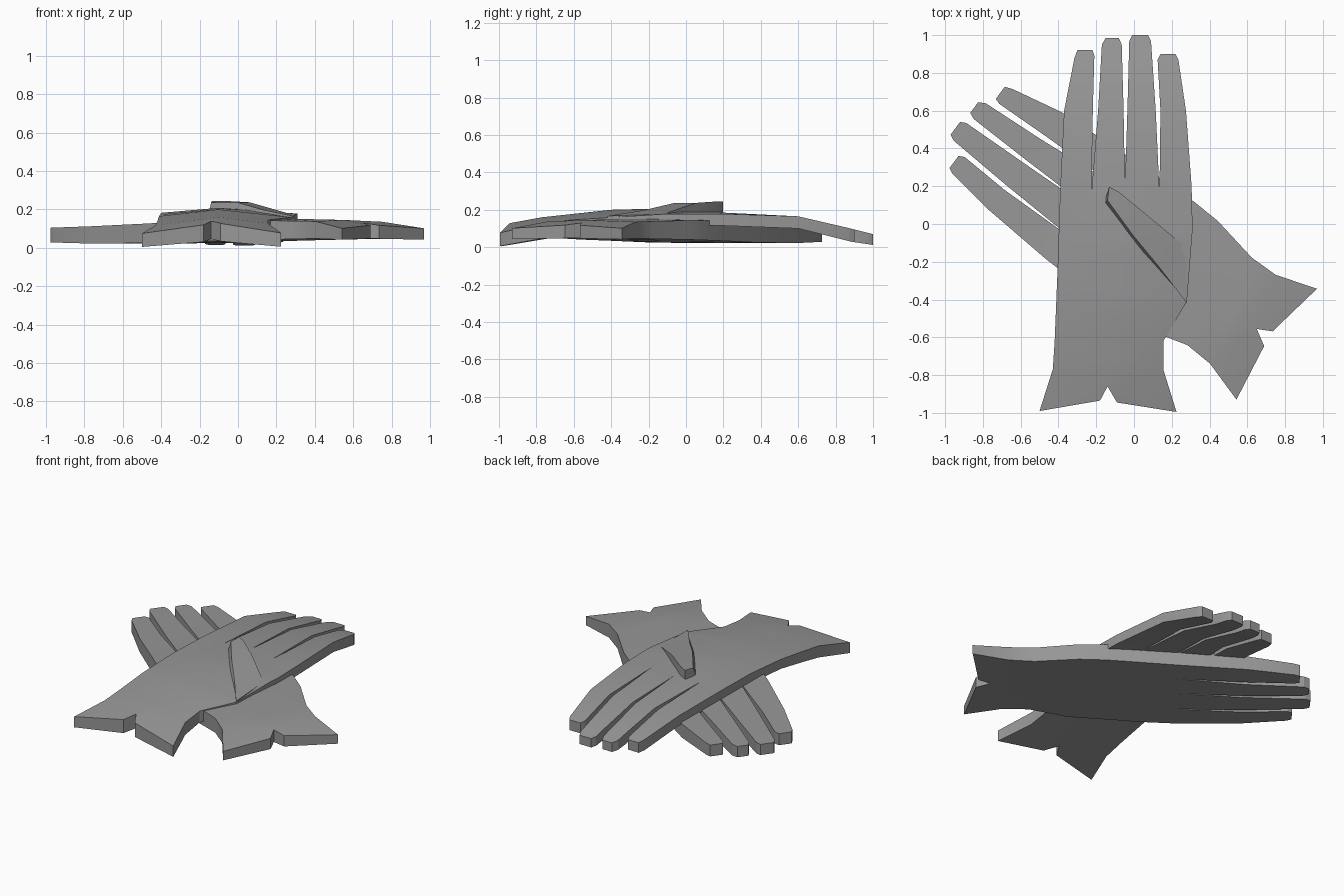
import bpy, bmesh, math
from mathutils import Matrix, Vector
from mathutils.geometry import tessellate_polygon

if "Cube" in bpy.data.objects:
    bpy.data.objects.remove(bpy.data.objects["Cube"])

# Flat glove pattern: cuff, wrist, index side, fingers, outer side
OUTLINE = [(-.50, -.99), (-.18, -.935), (-.14, -.86), (-.09, -.945), (.225, -.995),
           (.155, -.77), (.155, -.62), (.28, -.41), (.31, -.03), (.305, .2), (.275, .6),
           (.235, .87), (.22, .90), (.14, .90), (.125, .87), (.14, .6), (.135, .17),
           (.115, .6), (.09, .97), (.075, 1), (-.01, 1), (-.025, .97), (-.035, .6), (-.048, .19),
           (-.055, .6), (-.065, .95), (-.08, .985), (-.15, .985), (-.17, .95), (-.19, .6),
           (-.225, .17), (-.218, .6), (-.21, .89), (-.22, .92), (-.30, .92), (-.315, .88),
           (-.37, .6), (-.39, .2), (-.405, -.25), (-.42, -.62), (-.43, -.77)]

# Folded-over thumb: x, y, height above the palm
THUMB = [(.28, -.42, .005), (.27, -.12, .015), (.06, .055, .075), (-.08, .17, .083),
         (-.132, .197, .083), (-.14, .125, .075), (-.005, -.06, .075), (.135, -.23, .035)]

# Length stations: y, underside z, top z, crown
UPPER = [(-1, .003, .073, .045), (-.77, .04, .115, .045), (-.4, .10, .16, .04),
         (-.1, .115, .178, .03), (.2, .115, .178, .008), (.6, .10, .165, 0),
         (.88, .03, .10, 0), (1, .012, .07, 0)]
LOWER = [(-1, .042, .10, .01), (-.77, .047, .135, .01), (-.4, .04, .142, .01),
         (-.1, .033, .142, .01), (.2, .025, .127, .005), (.6, .022, .112, 0),
         (.88, .028, .105, 0), (1, .03, .10, 0)]

GREY = bpy.data.materials.new("dark_grey_leather")
GREY.diffuse_color = (.31, .31, .31, 1)
GREY.use_nodes = True
GREY.node_tree.nodes["Principled BSDF"].inputs["Base Color"].default_value = GREY.diffuse_color


def heights(stations, x, y):
    y = min(max(y, -1), 1)
    for a, b in zip(stations, stations[1:]):
        if y <= b[0]:
            t = (y - a[0]) / (b[0] - a[0])
            lo, hi, crown = (a[i] + (b[i] - a[i]) * t for i in (1, 2, 3))
            c = crown * max(0, 1 - abs(x + .1) / .35)
            return lo + c * .5, hi + c


def place_upper(p):
    return p


def place_lower(p):
    # mirrored hand, slightly bent at the wrist, turned across the other
    t = min(max((p.y + .65) / .3, 0), 1)
    q = Vector((-p.x + .08 * t, p.y + .055 * t, p.z))
    return Matrix.Rotation(math.radians(53.6), 3, 'Z') @ q + Vector((-.125, -.158, 0))


def finish(name, bm, place):
    for v in bm.verts:
        v.co = place(v.co.copy())
    bmesh.ops.recalc_face_normals(bm, faces=bm.faces)
    me = bpy.data.meshes.new(name)
    bm.to_mesh(me)
    bm.free()
    me.materials.append(GREY)
    ob = bpy.data.objects.new(name, me)
    bpy.context.collection.objects.link(ob)
    bpy.ops.object.select_all(action='DESELECT')
    ob.select_set(True)
    bpy.context.view_layer.objects.active = ob
    bpy.ops.object.shade_smooth_by_angle(angle=math.radians(25))


def glove_hand(name, stations, place):
    bm = bmesh.new()
    vs = [bm.verts.new((x, y, 0)) for x, y in OUTLINE]
    for tri in tessellate_polygon([[Vector((x, y, 0)) for x, y in OUTLINE]]):
        bm.faces.new([vs[i] for i in tri])
    bmesh.ops.recalc_face_normals(bm, faces=bm.faces)
    # cross creases at the stations, then the centre ridge of the palm
    for s in stations[1:-1]:
        bmesh.ops.bisect_plane(bm, geom=bm.verts[:] + bm.edges[:] + bm.faces[:],
                               plane_co=(0, s[0], 0), plane_no=(0, 1, 0), dist=1e-5)
    palm = [g for g in bm.faces if max(v.co.y for v in g.verts) < .201]
    geom = list({e for g in palm for e in g.edges}) + list({v for g in palm for v in g.verts}) + palm
    bmesh.ops.bisect_plane(bm, geom=geom, plane_co=(-.1, 0, 0), plane_no=(1, 0, 0), dist=1e-5)
    # thickness
    ext = bmesh.ops.extrude_face_region(bm, geom=bm.faces[:], use_keep_orig=True)
    top = {v for v in ext['geom'] if isinstance(v, bmesh.types.BMVert)}
    for v in bm.verts:
        v.co.z = heights(stations, v.co.x, v.co.y)[1 if v in top else 0]
    finish(name, bm, place)


def glove_thumb(name, base_z, scale, place):
    bm = bmesh.new()
    top = [bm.verts.new((x, y, base_z + h * scale)) for x, y, h in THUMB]
    # the inner side slopes out towards the palm
    low = [bm.verts.new((x - .02 * (i > 4), y - .025 * (i > 4), base_z - .02))
           for i, (x, y, h) in enumerate(THUMB)]
    n = len(top)
    for i in range(n):
        j = (i + 1) % n
        bm.faces.new((top[i], top[j], low[j], low[i]))
    # strips across the thumb
    for ring in (top, low):
        bm.faces.new((ring[0], ring[1], ring[7]))
        for i in range(1, 4):
            bm.faces.new([ring[k] for k in dict.fromkeys((i, i + 1, 7 - i, 8 - i))])
    finish(name, bm, place)


glove_hand("upper_glove", UPPER, place_upper)
glove_thumb("upper_glove_thumb", .162, 1, place_upper)
glove_hand("lower_glove", LOWER, place_lower)
glove_thumb("lower_glove_thumb", .135, .6, place_lower)
